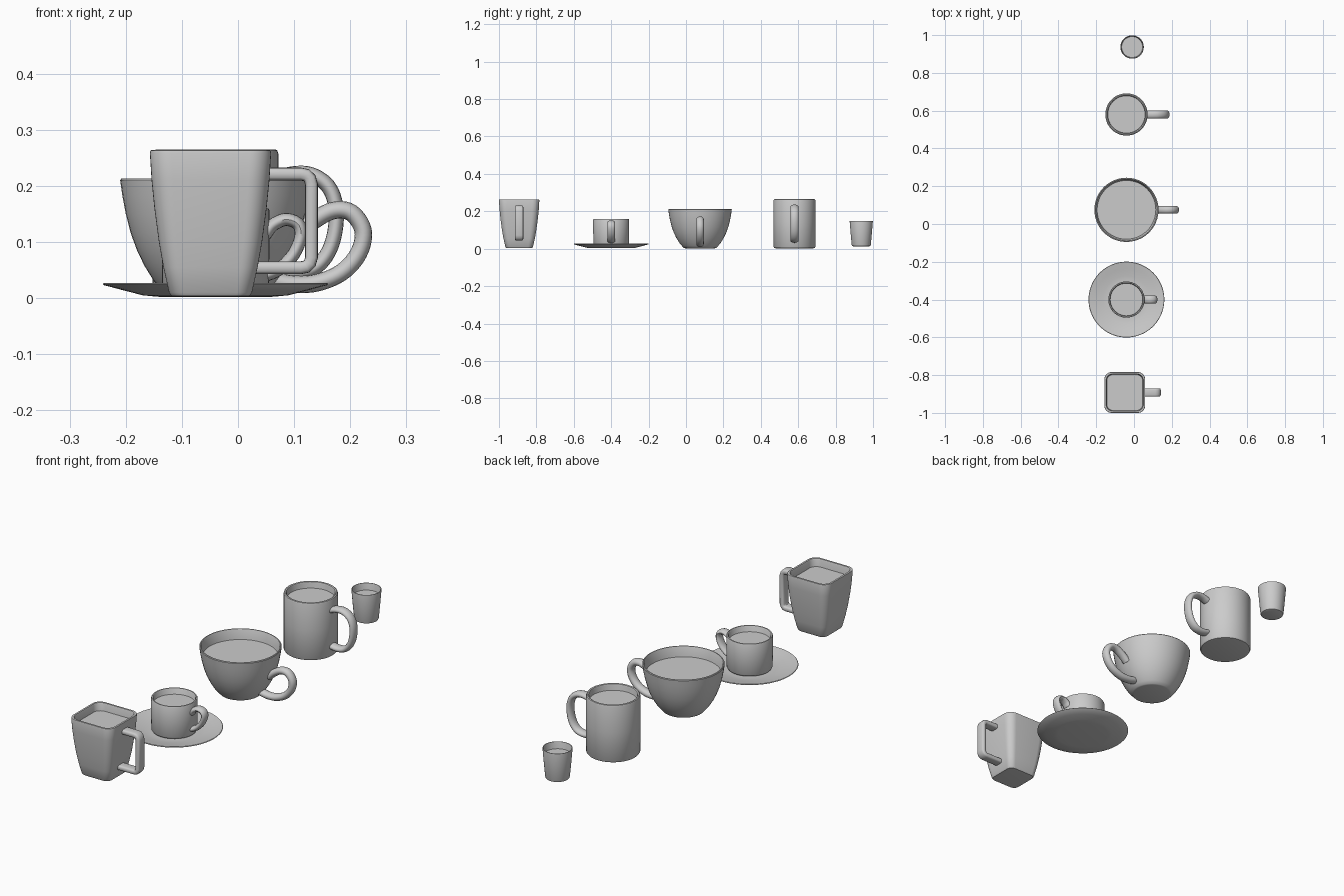
import bpy, bmesh, math
from mathutils import Vector


def finish(bm, name):
    bmesh.ops.recalc_face_normals(bm, faces=bm.faces[:])
    me = bpy.data.meshes.new(name)
    bm.to_mesh(me)
    bm.free()
    ob = bpy.data.objects.new(name, me)
    bpy.context.collection.objects.link(ob)
    bpy.context.view_layer.objects.active = ob
    ob.select_set(True)
    bpy.ops.object.shade_smooth_by_angle(angle=math.radians(40))
    ob.select_set(False)
    return ob


def outline(r, square, n=48):
    """Circle of radius r, or rounded square of half-width r."""
    if not square:
        return [(r * math.cos(2 * math.pi * i / n), r * math.sin(2 * math.pi * i / n)) for i in range(n)]
    c = 0.36 * r
    pts = []
    for k in range(4):
        sx, sy = [(1, 1), (-1, 1), (-1, -1), (1, -1)][k]
        for i in range(9):
            a = math.pi / 2 * (k + i / 8)
            pts.append((sx * (r - c) + c * math.cos(a), sy * (r - c) + c * math.sin(a)))
    return pts


def turned(name, center, profile, square=False):
    """Skin a closed body through outlines given as (radius, z)."""
    bm = bmesh.new()
    rings = [[bm.verts.new((center[0] + x, center[1] + y, z)) for x, y in outline(r, square)]
             for r, z in profile]
    for a, b in zip(rings, rings[1:]):
        for i in range(len(a)):
            j = (i + 1) % len(a)
            bm.faces.new((a[i], a[j], b[j], b[i]))
    bm.faces.new(rings[0])
    bm.faces.new(rings[-1])
    return finish(bm, name)


def liquid(name, center, r, z, square=False):
    bm = bmesh.new()
    bm.faces.new([bm.verts.new((center[0] + x, center[1] + y, z)) for x, y in outline(r, square)])
    bm.normal_update()
    return finish(bm, name)


def smooth_path(p, steps=5):
    """Catmull-Rom curve through the points."""
    p = [Vector(q) for q in p]
    p = [2 * p[0] - p[1]] + p + [2 * p[-1] - p[-2]]
    out = []
    for a, b, c, d in zip(p, p[1:], p[2:], p[3:]):
        for s in range(steps):
            t = s / steps
            out.append(0.5 * (2 * b + (c - a) * t + (2 * a - 5 * b + 4 * c - d) * t * t
                              + (3 * b - a - 3 * c + d) * t ** 3))
    return out + [p[-2]]


def handle(name, y, path, half_thick, half_wide, power=1.0, smooth=True):
    """Sweep an oval section along a path of (x, z) points."""
    pts = smooth_path(path) if smooth else [Vector(q) for q in path]
    bm = bmesh.new()
    rings = []
    for i, p in enumerate(pts):
        t = (pts[min(i + 1, len(pts) - 1)] - pts[max(i - 1, 0)]).normalized()
        n = Vector((-t.y, t.x))
        ring = []
        for k in range(16):
            a = 2 * math.pi * k / 16
            u = math.copysign(abs(math.cos(a)) ** power, math.cos(a)) * half_thick
            v = math.copysign(abs(math.sin(a)) ** power, math.sin(a)) * half_wide
            ring.append(bm.verts.new((p.x + n.x * u, y + v, p.y + n.y * u)))
        rings.append(ring)
    for a, b in zip(rings, rings[1:]):
        for i in range(16):
            j = (i + 1) % 16
            bm.faces.new((a[i], a[j], b[j], b[i]))
    bm.faces.new(rings[0])
    bm.faces.new(rings[-1])
    return finish(bm, name)


# Square tapered mug
C = (-0.049, -0.892)
turned("square_mug", C, [
    (0.062, 0.003), (0.070, 0.004), (0.074, 0.010), (0.084, 0.055), (0.092, 0.10), (0.100, 0.16),
    (0.105, 0.21), (0.108, 0.258), (0.107, 0.263), (0.104, 0.264), (0.099, 0.263), (0.097, 0.258),
    (0.094, 0.21), (0.089, 0.16), (0.081, 0.10), (0.070, 0.04), (0.058, 0.02)], True)
liquid("square_mug_drink", C, 0.096, 0.228, True)
handle("square_mug_handle", C[1], [
    (0.05, 0.221), (0.112, 0.221), (0.122, 0.219), (0.128, 0.213), (0.131, 0.203),
    (0.131, 0.072), (0.128, 0.062), (0.122, 0.056), (0.112, 0.054), (0.028, 0.054)],
    0.0115, 0.022, 0.55, False)

# Small coffee cup on a saucer
C = (-0.04, -0.40)
turned("saucer", C, [
    (0.11, 0.003), (0.13, 0.005), (0.165, 0.014), (0.199, 0.023), (0.201, 0.025), (0.199, 0.027),
    (0.165, 0.020), (0.125, 0.011), (0.10, 0.009)])
turned("small_cup", C, [
    (0.084, 0.010), (0.091, 0.013), (0.095, 0.020), (0.096, 0.09), (0.096, 0.156), (0.094, 0.160),
    (0.089, 0.160), (0.086, 0.156), (0.086, 0.04), (0.080, 0.025)])
liquid("small_cup_drink", C, 0.0865, 0.133)
handle("small_cup_handle", C[1], [
    (0.048, 0.112), (0.062, 0.130), (0.085, 0.140), (0.107, 0.132), (0.112, 0.110),
    (0.099, 0.078), (0.074, 0.052), (0.048, 0.040)], 0.0115, 0.021)

# Wide bowl-shaped cup
C = (-0.04, 0.075)
turned("wide_cup", C, [
    (0.080, 0.002), (0.087, 0.004), (0.097, 0.015), (0.111, 0.032), (0.127, 0.058), (0.140, 0.085),
    (0.151, 0.115), (0.160, 0.150), (0.166, 0.182), (0.170, 0.210), (0.168, 0.213), (0.164, 0.213),
    (0.162, 0.209), (0.157, 0.175), (0.148, 0.135), (0.132, 0.09), (0.110, 0.05), (0.085, 0.02)])
liquid("wide_cup_drink", C, 0.156, 0.168)
handle("wide_cup_handle", C[1], [
    (0.105, 0.112), (0.135, 0.138), (0.170, 0.156), (0.202, 0.152), (0.223, 0.120),
    (0.215, 0.080), (0.185, 0.046), (0.140, 0.027), (0.095, 0.025), (0.055, 0.034)], 0.0155, 0.020)

# Tall straight mug
C = (-0.04, 0.58)
turned("tall_mug", C, [
    (0.100, 0.002), (0.108, 0.004), (0.112, 0.010), (0.112, 0.14), (0.112, 0.257), (0.110, 0.263),
    (0.106, 0.265), (0.101, 0.263), (0.099, 0.257), (0.098, 0.04), (0.090, 0.02)])
liquid("tall_mug_drink", C, 0.099, 0.235)
handle("tall_mug_handle", C[1], [
    (0.062, 0.210), (0.095, 0.221), (0.130, 0.220), (0.160, 0.200), (0.174, 0.165),
    (0.173, 0.120), (0.160, 0.080), (0.135, 0.053), (0.100, 0.045), (0.062, 0.050)], 0.0135, 0.022)

# Little handleless cup
C = (-0.01, 0.937)
turned("little_cup", C, [
    (0.044, 0.013), (0.049, 0.015), (0.051, 0.020), (0.057, 0.085), (0.062, 0.146), (0.0615, 0.149),
    (0.059, 0.149), (0.058, 0.146), (0.052, 0.08), (0.046, 0.025)])
liquid("little_cup_drink", C, 0.056, 0.118)
